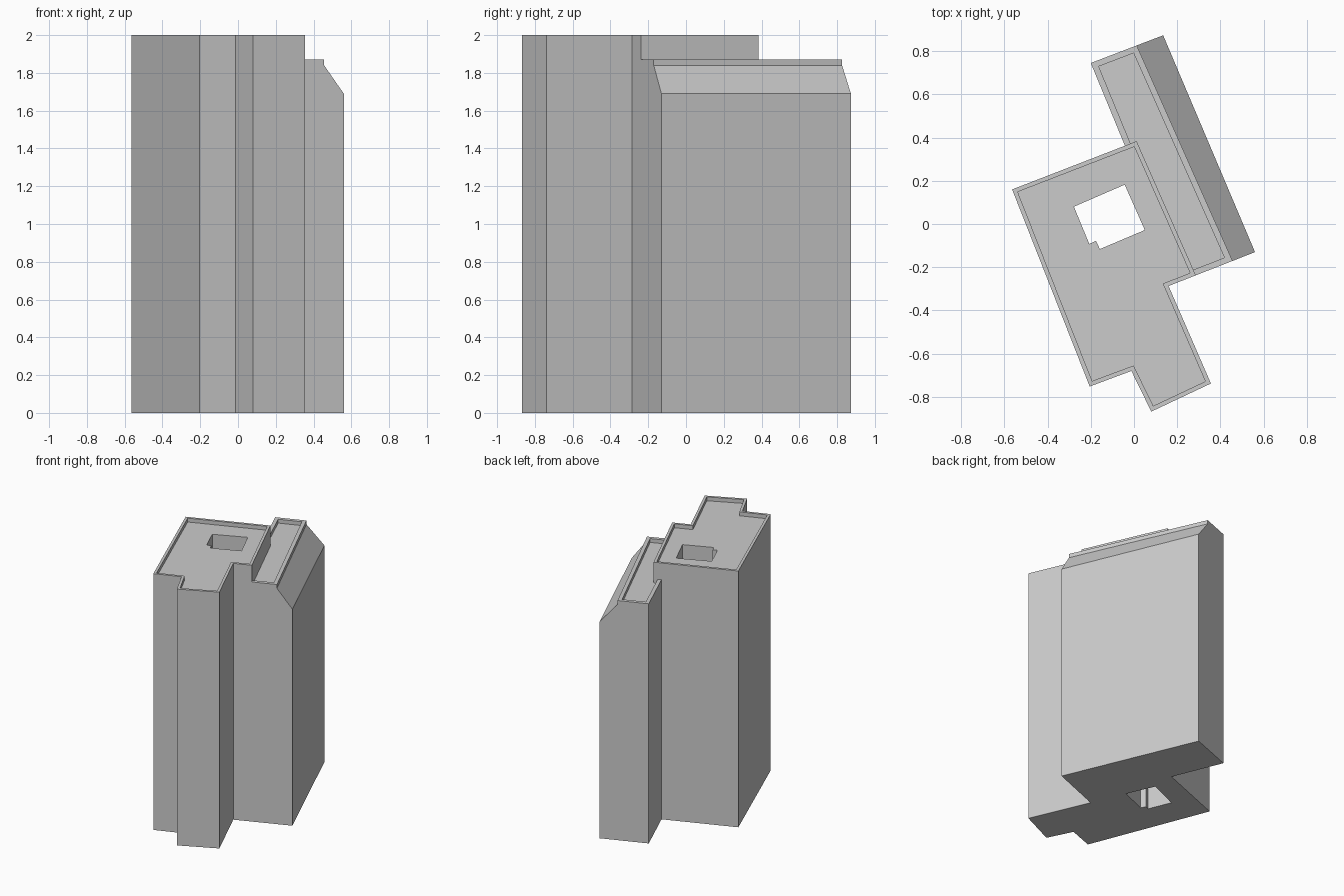
import bpy
import bmesh
from mathutils import Vector

cube = bpy.data.objects.get("Cube")
if cube:
    bpy.data.objects.remove(cube, do_unlink=True)

concrete = bpy.data.materials.new("pale_grey")
concrete.use_nodes = True
grey = (0.6, 0.6, 0.6, 1.0)
concrete.diffuse_color = grey
concrete.node_tree.nodes["Principled BSDF"].inputs["Base Color"].default_value = grey


def loft(name, levels, rim=0, depth=0):
    """Solid through stacked (plan, height) rings, with an optional sunken roof."""
    bm = bmesh.new()
    rings = [[bm.verts.new((p[0], p[1], z)) for p in plan] for plan, z in levels]
    count = len(rings[0])
    bm.faces.new(rings[0][::-1])
    top = bm.faces.new(rings[-1])
    for low, high in zip(rings, rings[1:]):
        for i in range(count):
            j = (i + 1) % count
            bm.faces.new((low[i], low[j], high[j], high[i]))
    bmesh.ops.recalc_face_normals(bm, faces=bm.faces)
    if rim:
        # Parapet: inset the roof, then drop it with vertical inner walls
        bm.normal_update()
        bmesh.ops.inset_region(bm, faces=[top], thickness=rim, use_even_offset=True)
        floor = bmesh.ops.extrude_discrete_faces(bm, faces=[top])["faces"]
        bmesh.ops.translate(bm, verts=floor[0].verts, vec=(0, 0, -depth))
    mesh = bpy.data.meshes.new(name)
    bm.to_mesh(mesh)
    bm.free()
    mesh.materials.append(concrete)
    obj = bpy.data.objects.new(name, mesh)
    bpy.context.collection.objects.link(obj)
    return obj


def combine(target, other, operation):
    """Apply a boolean and discard the second solid."""
    mod = target.modifiers.new(operation.lower(), 'BOOLEAN')
    mod.operation = operation
    mod.solver = 'EXACT'
    mod.object = other
    bpy.context.view_layer.objects.active = target
    bpy.ops.object.modifier_apply(modifier=mod.name)
    bpy.data.objects.remove(other, do_unlink=True)


# Shared front wall line of the wing, from the inner corner to the outer corner
notch, wing_front = Vector((0.16, -0.287)), Vector((0.56, -0.13))
wing_left, wing_back = Vector((-0.2, 0.745)), Vector((0.135, 0.873))
front = lambda t: notch.lerp(wing_front, t)

# Main tower with stepped plan and parapet
tower_plan = [(-0.564, 0.16), (-0.205, -0.752), (-0.012, -0.68), (0.08, -0.868),
              (0.356, -0.738), notch, front(0.315), (0.012, 0.383)]
tower = loft("tower", [(tower_plan, 0), (tower_plan, 2)], 0.02, 0.03)

# Lower wing with a sloped shoulder on its outer side
inner = [wing_left, Vector((0, 0.26)), front(0.1)]
wing_plan = inner + [wing_front, wing_back]
roof_plan = inner + [front(0.74), wing_left.lerp(wing_back, 0.635)]
wing = loft("wing", [(wing_plan, 0), (wing_plan, 1.69), (roof_plan, 1.84),
                     (roof_plan, 1.87)], 0.028, 0.03)
combine(tower, wing, 'UNION')

# Open shaft through the full height
shaft_plan = [(-0.278, 0.08), (-0.207, -0.092), (-0.176, -0.078), (-0.158, -0.116),
              (0.05, -0.028), (-0.043, 0.182)]
shaft = loft("shaft_cutter", [(shaft_plan, -0.1), (shaft_plan, 2.1)])
shaft.hide_render = True
combine(tower, shaft, 'DIFFERENCE')
tower.name = "building"
